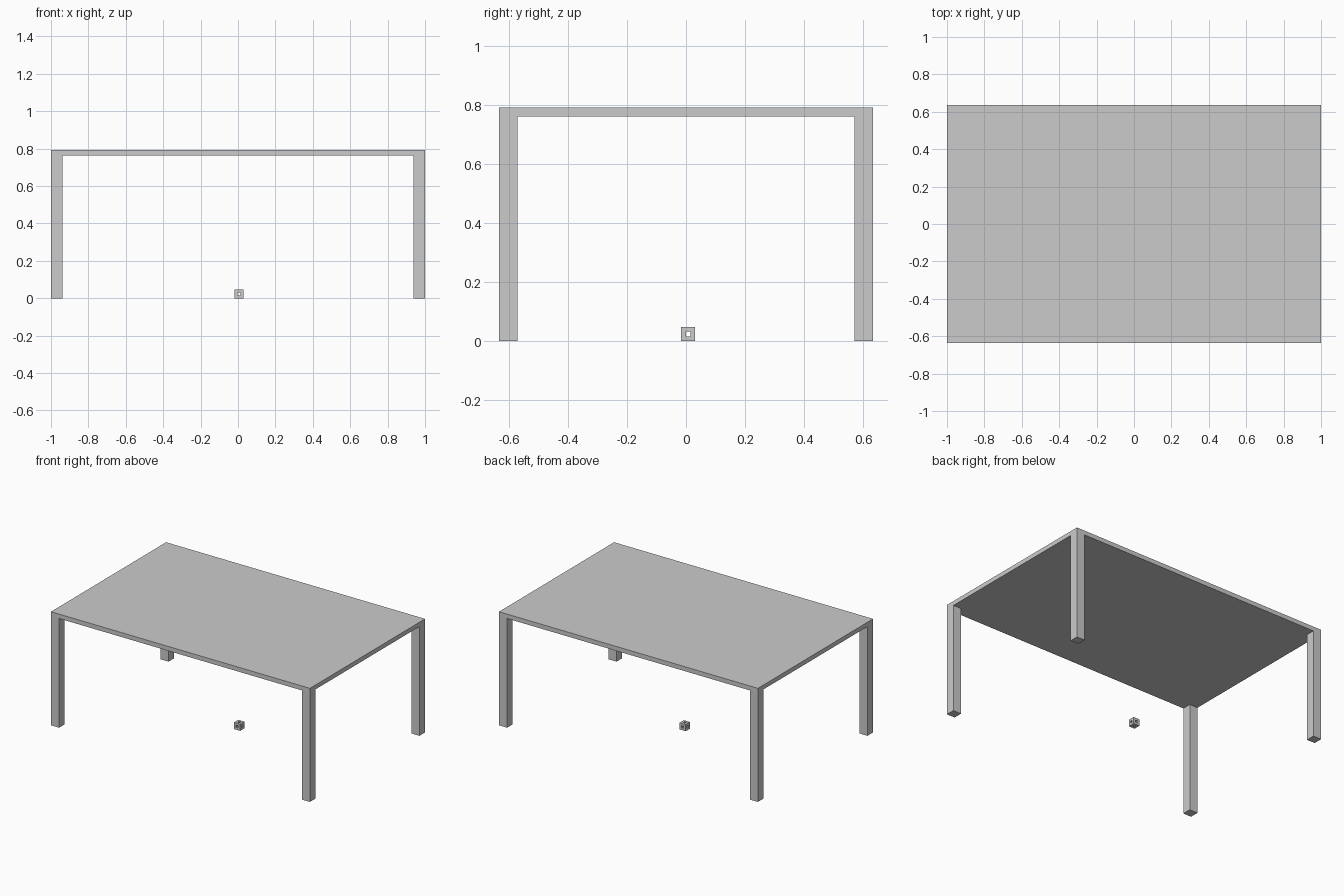
import bpy, bmesh
from itertools import product
from mathutils import Vector

if "Cube" in bpy.data.objects:
    bpy.data.objects.remove(bpy.data.objects["Cube"])

HX, HY, HEIGHT = 1.0, 0.635, 0.793   # table half sizes and height
SLAB, LEG = 0.031, 0.0625            # top thickness, leg width


def finish(name, bm):
    mesh = bpy.data.meshes.new(name)
    bm.to_mesh(mesh)
    bm.free()
    obj = bpy.data.objects.new(name, mesh)
    bpy.context.collection.objects.link(obj)
    return obj


def box(name, size, centre):
    bm = bmesh.new()
    bmesh.ops.create_cube(bm, size=1)
    bmesh.ops.scale(bm, vec=size, verts=bm.verts)
    bmesh.ops.translate(bm, vec=centre, verts=bm.verts)
    return finish(name, bm)


# Table top
box("table_top", (2 * HX, 2 * HY, SLAB), (0, 0, HEIGHT - SLAB / 2))

# Four legs flush with the corners
leg_h = HEIGHT - SLAB
for sx, x_name in ((-1, "left"), (1, "right")):
    for sy, y_name in ((-1, "front"), (1, "back")):
        box(f"{y_name}_{x_name}_leg", (LEG, LEG, leg_h),
            (sx * (HX - LEG / 2), sy * (HY - LEG / 2), leg_h / 2))

# Small hollow cube on the floor: 3x3x3 cells with the centre and face centres open
SIZE = 0.047
cell = SIZE / 3
origin = Vector((0.005, 0.007, SIZE / 2))
filled = {c for c in product((-1, 0, 1), repeat=3) if c.count(0) < 2}
bm = bmesh.new()
for c in filled:
    for axis, sign in product(range(3), (-1, 1)):
        n = list(c)
        n[axis] += sign
        if tuple(n) in filled:
            continue
        u, v = (axis + 1) % 3, (axis + 2) % 3
        corners = []
        for a, b in ((-1, -1), (1, -1), (1, 1), (-1, 1))[::sign]:
            p = Vector(c)
            p[axis] += sign / 2
            p[u] += a / 2
            p[v] += b / 2
            corners.append(bm.verts.new(origin + p * cell))
        bm.faces.new(corners)
bmesh.ops.remove_doubles(bm, verts=bm.verts, dist=0.0001)
bmesh.ops.dissolve_limit(bm, angle_limit=0.01, verts=bm.verts, edges=bm.edges)
finish("hollow_cube", bm)
